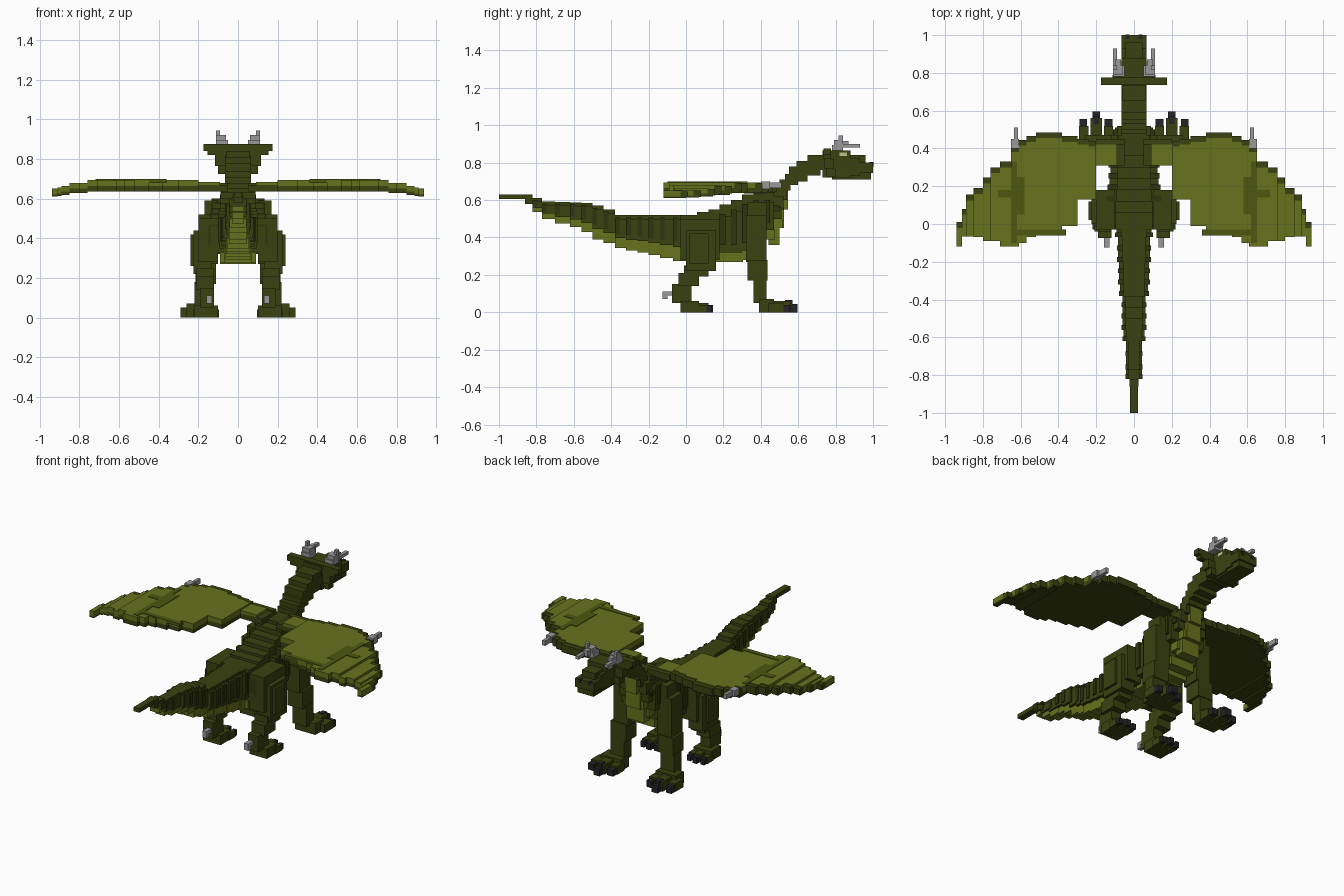
import bpy, bmesh

MATS = {}
COLORS = {
    "dark": (0.042, 0.054, 0.005), "mid": (0.075, 0.095, 0.006),
    "light": (0.135, 0.17, 0.012), "grey": (0.32, 0.32, 0.33),
    "claw": (0.018, 0.018, 0.022), "pale": (0.48, 0.55, 0.26),
    "deep": (0.028, 0.036, 0.004),
}


def material(key):
    if key not in MATS:
        MATS[key] = bpy.data.materials.new(key)
        MATS[key].diffuse_color = (*COLORS[key], 1)
    return MATS[key]


def blocks(name, color, boxes, mirror=False):
    """One mesh of boxes (x0, x1, y0, y1, z0, z1), optionally mirrored in x."""
    bm = bmesh.new()
    for x0, x1, y0, y1, z0, z1 in boxes:
        for flip in ((1, -1) if mirror else (1,)):
            vs = bmesh.ops.create_cube(bm, size=1)["verts"]
            for v in vs:
                v.co.x = flip * ((x0 + x1) / 2 + v.co.x * (x1 - x0))
                v.co.y = (y0 + y1) / 2 + v.co.y * (y1 - y0)
                v.co.z = (z0 + z1) / 2 + v.co.z * (z1 - z0)
    bmesh.ops.recalc_face_normals(bm, faces=bm.faces)
    me = bpy.data.meshes.new(name)
    bm.to_mesh(me)
    bm.free()
    ob = bpy.data.objects.new(name, me)
    bpy.context.collection.objects.link(ob)
    me.materials.append(material(color))


def sym(w, y0, y1, z0, z1):
    return (-w, w, y0, y1, z0, z1)


# tail: stepped slabs with a narrow pale underside (y start, bottom, top, half width)
tail = [(-1, .605, .63, .02), (-.86, .58, .63, .025), (-.82, .535, .612, .045),
        (-.77, .5, .592, .045), (-.70, .475, .59, .045), (-.62, .455, .588, .06),
        (-.56, .43, .585, .065), (-.50, .39, .57, .065), (-.44, .37, .55, .065),
        (-.38, .345, .52, .08), (-.32, .33, .52, .085), (-.26, .32, .52, .085),
        (-.20, .305, .52, .09), (-.14, .29, .52, .09), (-.07, .275, .52, .1)]
skin, ribs, under = [], [], []
for i, (y, zb, zt, w) in enumerate(tail):
    y1 = tail[i + 1][0] if i + 1 < len(tail) else 0
    h = zt - zb
    if h < .06:
        skin.append(sym(w, y, y1, zb, zt))
        continue
    skin.append(sym(w * .93, y, y1, zb + h * .3, zt - .02))
    skin.append(sym(w * .7, y, y1, zt - .02, zt))
    ribs.append(sym(w, y, y + .025, zb + h * .42, zt - .012))
    under.append(sym(w * .7, y, y1, zb, zb + h * .32))
blocks("tail", "dark", skin)
blocks("tail_ribs", "deep", ribs)
blocks("tail_underside", "light", under)

# body: same idea, wider toward the hips and shoulders
body = [(-.03, .275, .52, .15), (.06, .27, .535, .15), (.12, .27, .55, .145),
        (.18, .27, .575, .14), (.24, .27, .60, .135), (.30, .28, .63, .135),
        (.36, .31, .65, .135), (.42, .39, .65, .13), (.47, .45, .62, .11)]
skin, ribs, under = [], [], []
for i, (y, zb, zt, w) in enumerate(body):
    y1 = body[i + 1][0] if i + 1 < len(body) else .51
    skin += [sym(w * .92, y, y1, zb + .05, zt - .06), sym(w * .65, y, y1, zt - .06, zt)]
    ribs.append(sym(w, y, y + .03, zb + .09, zt - .05))
    under.append(sym(w * .6, y, y1 + .005, zb, zb + .05))
blocks("body", "dark", skin)
blocks("body_ribs", "deep", ribs)
blocks("belly", "light", under)
blocks("chest_plate", "light", [sym(.06, .44, .50, .36, .46), sym(.05, .47, .525, .45, .56),
                                sym(.04, .49, .545, .55, .65)])

# neck: slabs leaning forward
blocks("neck", "dark", [sym(.09, .42, .52, .55, .62), sym(.065, .45, .54, .60, .65),
                        sym(.065, .48, .56, .65, .68), sym(.065, .50, .60, .68, .71),
                        sym(.065, .53, .65, .70, .74), sym(.065, .55, .72, .73, .78),
                        sym(.065, .59, .76, .76, .81), sym(.06, .65, .80, .80, .84)])

# head: skull, frill, cheeks, muzzle and jaw
blocks("head", "dark", [sym(.065, .73, .88, .72, .865), sym(.065, .86, .93, .73, .825),
                        sym(.065, .92, 1, .745, .80), sym(.045, .88, .96, .80, .84),
                        sym(.055, .78, .99, .71, .745)])
blocks("frill", "dark", [sym(.175, .735, .775, .84, .875), sym(.155, .735, .775, .82, .84),
                         sym(.115, .74, .79, .765, .82), sym(.10, .75, .80, .725, .765)])
blocks("nostrils", "claw", [(.025, .045, .98, 1.002, .78, .803)], True)
blocks("eyes", "pale", [(.03, .068, .82, .86, .835, .855)], True)
blocks("horns", "grey", [(.05, .11, .78, .84, .865, .895), (.06, .11, .79, .84, .895, .92),
                         (.09, .11, .815, .84, .92, .945), (.09, .112, .84, .93, .88, .90),
                         (.07, .10, .84, .87, .88, .915)], True)

# wings: stepped columns (x0, x1, back y, front y, drop)
cols = [(.20, .24, .13, .44, 0), (.24, .30, .13, .45, 0), (.30, .38, -.01, .465, 0),
        (.38, .45, -.04, .485, 0), (.45, .52, -.06, .485, 0), (.52, .57, -.07, .465, 0),
        (.57, .61, -.10, .445, 0), (.61, .65, -.12, .41, 0), (.65, .71, -.12, .33, 0),
        (.71, .76, -.09, .30, 0), (.76, .80, -.09, .245, .015), (.80, .85, -.07, .19, .015),
        (.85, .89, -.065, .155, .03), (.89, .91, -.065, .08, .04), (.91, .94, -.12, .01, .045)]
blocks("wing_underside", "dark",
       [(a, b, lo, hi - .01, .637 - d * .6, .665 - d) for a, b, lo, hi, d in cols], True)
blocks("wing_leading_edge", "dark",
       [(a, b, hi - .04, hi, .645 - d * .7, .69 - d) for a, b, lo, hi, d in cols]
       + [(.05, .22, .31, .43, .635, .67), (.05, .20, .42, .45, .64, .68)], True)
blocks("wing_membrane", "light",
       [(a, b, lo, hi - .03, .66 - d, .695 - d) for a, b, lo, hi, d in cols]
       + [(.09, .21, .31, .42, .665, .685)], True)
blocks("wing_fold", "mid", [(.58, .62, .05, .25, .68, .698), (.62, .65, -.10, .33, .68, .698),
                            (.36, .63, -.06, -.03, .68, .698), (.62, .72, .14, .18, .68, .698)], True)
blocks("wing_claw", "grey", [(.61, .65, .40, .45, .66, .70), (.615, .635, .44, .51, .665, .695)], True)

# front legs
blocks("front_leg", "dark", [(.10, .20, .32, .43, .27, .52), (.10, .17, .33, .43, .50, .59),
                             (.11, .215, .33, .435, .17, .28), (.125, .22, .36, .43, .05, .18),
                             (.12, .26, .39, .47, 0, .07), (.17, .23, .45, .56, 0, .06),
                             (.11, .16, .45, .52, 0, .05), (.24, .29, .44, .52, 0, .05)], True)
blocks("front_claws", "claw", [(.18, .22, .55, .595, 0, .045), (.25, .288, .51, .555, 0, .04),
                               (.115, .155, .51, .555, 0, .04), (.185, .215, .53, .57, .045, .065)], True)

# hind legs
blocks("hind_leg", "dark", [(.10, .20, -.03, .18, .28, .50), (.13, .225, 0, .16, .22, .44),
                            (.18, .24, .02, .12, .26, .42), (.12, .21, -.01, .12, .19, .25),
                            (.12, .21, -.04, .07, .14, .21), (.12, .19, -.075, .03, .05, .15),
                            (.10, .22, -.03, .07, 0, .06), (.14, .18, .06, .12, 0, .05),
                            (.095, .13, .05, .11, 0, .04), (.19, .225, .05, .11, 0, .04)], True)
blocks("hind_claws", "claw", [(.145, .175, .11, .145, 0, .04), (.10, .125, .10, .135, 0, .035),
                              (.195, .22, .10, .135, 0, .035)], True)
blocks("hind_spur", "grey", [(.13, .158, -.11, -.06, .09, .112), (.13, .158, -.125, -.10, .07, .112)], True)
